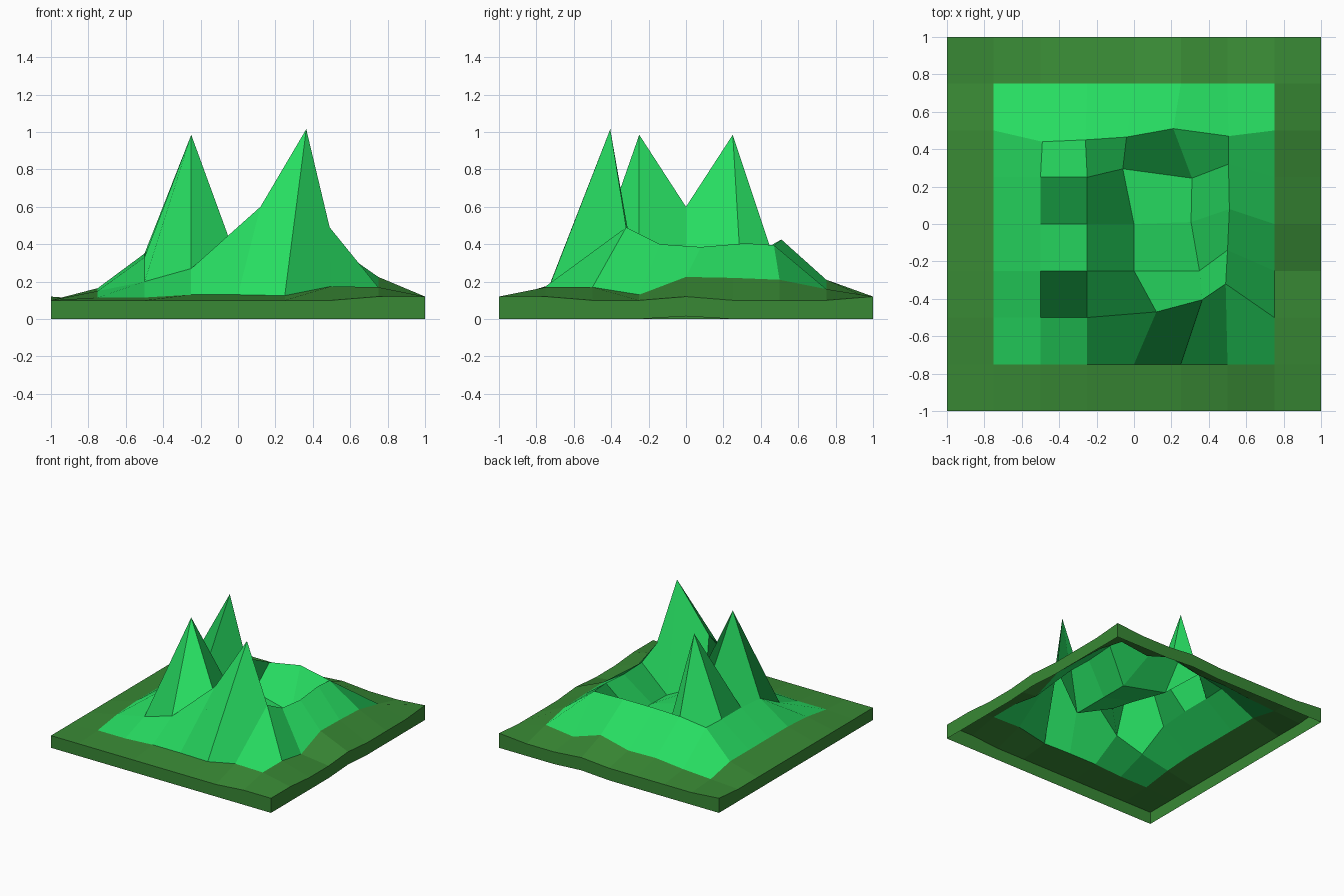
import bpy

if "Cube" in bpy.data.objects:
    bpy.data.objects.remove(bpy.data.objects["Cube"])

# Heights of the inner 7 x 7 grid points, front row first, 0.25 apart
HEIGHTS = [
    [.115, .115, .13, .13, .125, .175, .17],
    [.15, .20, .27, .60, 1.015, .49, .17],
    [.165, .33, .985, .30, .13, .40, .13],
    [.165, .35, .60, .25, .17, .385, .225],
    [.165, .35, .985, .22, .165, .405, .22],
    [.165, .35, .385, .40, .425, .395, .21],
    [.115, .13, .155, .15, .21, .13, .16],
]
# Grid points (column, row) pulled sideways
MOVED = {
    (4, 2): (.12, -.47), (5, 2): (.365, -.405), (6, 2): (.49, -.32),
    (5, 3): (.35, -.25), (6, 3): (.50, -.14),
    (5, 4): (.305, .01), (6, 4): (.51, .08),
    (4, 5): (-.06, .295), (5, 5): (.31, .245), (6, 5): (.505, .32),
    (2, 6): (-.49, .44), (3, 6): (-.26, .45), (4, 6): (-.04, .465),
    (5, 6): (.21, .51), (6, 6): (.505, .47),
}
# Rim points whose top edge sits a little higher, and those lifted at the bottom
HIGH = {(7, 0), (8, 0), (8, 1), (8, 4), (8, 8), (5, 8), (0, 8)}
LIFTED = {(8, 4), (5, 8)}
# Cells folded along the other diagonal
FLIPPED = {(3, 2)}


def point(i, j):
    x, y = MOVED.get((i, j), (-1 + i * .25, -1 + j * .25))
    if 0 < i < 8 and 0 < j < 8:
        return x, y, HEIGHTS[j - 1][i - 1]
    return x, y, .12 if (i, j) in HIGH else .10


def material(name, color):
    mat = bpy.data.materials.new(name)
    mat.diffuse_color = (*color, 1)
    mat.use_nodes = True
    mat.node_tree.nodes["Principled BSDF"].inputs["Base Color"].default_value = mat.diffuse_color
    return mat


def build(name, polygons, mat):
    """Make a flat-faced mesh, welding shared corners."""
    index, faces = {}, []
    for poly in polygons:
        faces.append([index.setdefault(p, len(index)) for p in poly])
    mesh = bpy.data.meshes.new(name)
    mesh.from_pydata(list(index), [], faces)
    mesh.materials.append(mat)
    obj = bpy.data.objects.new(name, mesh)
    bpy.context.collection.objects.link(obj)


def cell(i, j):
    ring = [(i, j), (i + 1, j), (i + 1, j + 1), (i, j + 1)]
    if (i, j) in FLIPPED:
        ring = ring[1:] + ring[:1]
    return [point(*p) for p in ring]


cells = [(i, j) for j in range(8) for i in range(8)]
inner = [c for c in cells if 0 < c[0] < 7 and 0 < c[1] < 7]
outer = [c for c in cells if c not in inner]

# Mountain surface
build("mountains", [cell(*c) for c in inner],
      material("bright_green", (.02, .72, .12)))

# Border strip with side walls, open underneath
loop = ([(k, 0) for k in range(8)] + [(8, k) for k in range(8)]
        + [(8 - k, 8) for k in range(8)] + [(0, 8 - k) for k in range(8)])


def foot(p):
    x, y, _ = point(*p)
    return x, y, .015 if p in LIFTED else 0.0


walls = [[foot(a), foot(b), point(*b), point(*a)]
         for a, b in zip(loop, loop[1:] + loop[:1])]
build("border", [cell(*c) for c in outer] + walls,
      material("dark_green", (.04, .25, .035)))
